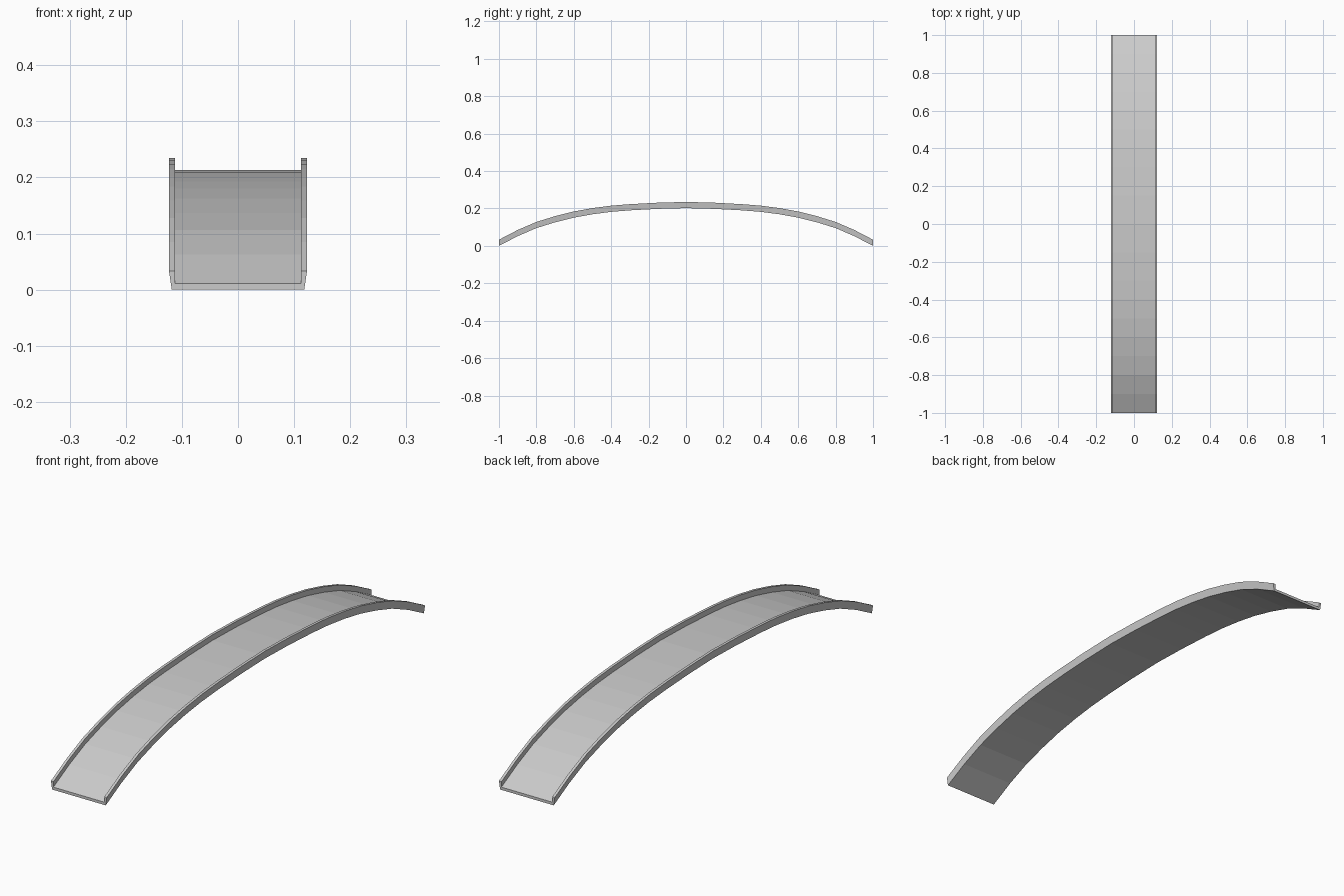
import bpy, bmesh

if "Cube" in bpy.data.objects:
    bpy.data.objects.remove(bpy.data.objects["Cube"])

# Half of the arch path: (y, drop below the crest)
half = [(0.0, 0.0), (0.15, 0.004), (0.3, 0.012), (0.4, 0.020), (0.5, 0.033),
        (0.6, 0.051), (0.7, 0.076), (0.8, 0.107), (0.9, 0.150), (1.0, 0.202)]
path = [(-y, d) for y, d in reversed(half[1:])] + half
CREST = 0.202

# Channel section: deck with a low curb on each side
right = [(0.118, 0.0), (0.123, 0.033), (0.112, 0.033), (0.112, 0.011)]
section = right + [(-x, z) for x, z in reversed(right)]

# Sweep the section along the arch
bm = bmesh.new()
rings = [[bm.verts.new((x, y, CREST - d + z)) for x, z in section] for y, d in path]
n = len(section)
for a, b in zip(rings, rings[1:]):
    for i in range(n):
        j = (i + 1) % n
        bm.faces.new((a[i], a[j], b[j], b[i]))

# Close both ends: deck edge and two curb ends
for r in (rings[0], rings[-1]):
    bm.faces.new((r[0], r[1], r[2], r[3]))
    bm.faces.new((r[4], r[5], r[6], r[7]))
    bm.faces.new((r[0], r[3], r[4], r[7]))
bmesh.ops.recalc_face_normals(bm, faces=bm.faces)

mesh = bpy.data.meshes.new("arched_channel")
bm.to_mesh(mesh)
bm.free()
obj = bpy.data.objects.new("arched_channel", mesh)
bpy.context.collection.objects.link(obj)
